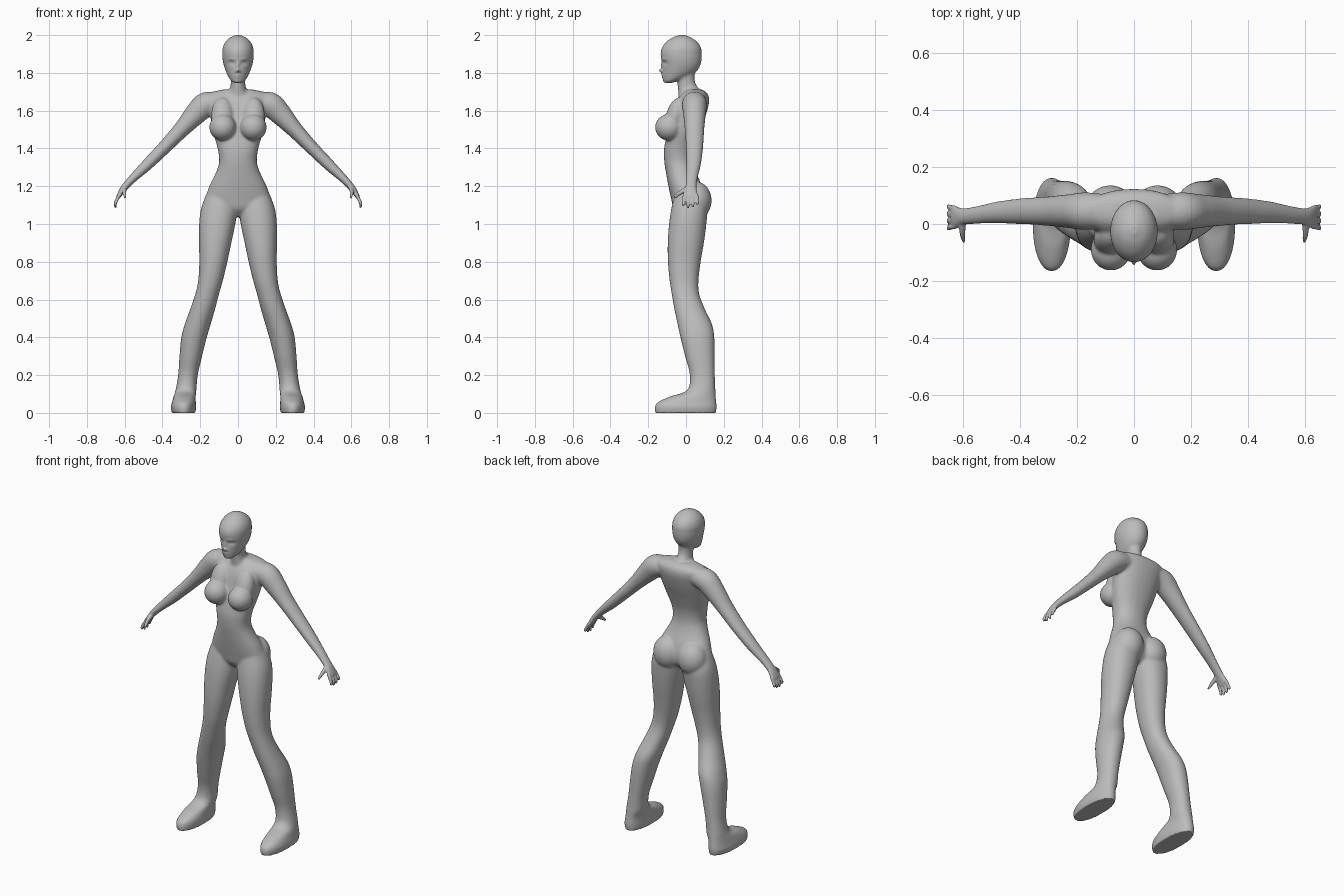
import bpy, bmesh, math
from mathutils import Vector, Matrix

cube = bpy.data.objects.get("Cube")
if cube:
    bpy.data.objects.remove(cube, do_unlink=True)

skin = bpy.data.materials.new("plain grey")
skin.use_nodes = True
skin.diffuse_color = (0.5, 0.5, 0.5, 1)
skin.node_tree.nodes["Principled BSDF"].inputs["Base Color"].default_value = (0.5, 0.5, 0.5, 1)

parts = []


def finish(name, bm):
    bmesh.ops.recalc_face_normals(bm, faces=bm.faces)
    mesh = bpy.data.meshes.new(name)
    bm.to_mesh(mesh)
    bm.free()
    mesh.materials.append(skin)
    obj = bpy.data.objects.new(name, mesh)
    bpy.context.collection.objects.link(obj)
    parts.append(obj)
    return obj


def resample(rows, steps):
    """Smooth curve through rows of numbers."""
    out = []
    rows = [Vector(r) for r in rows]
    for i in range(len(rows) - 1):
        b, c = rows[i], rows[i + 1]
        m0 = (c - rows[i - 1]) / 2 if i else c - b
        m1 = (rows[i + 2] - b) / 2 if i + 2 < len(rows) else c - b
        for k in range(steps):
            t = k / steps
            h = t * t * (3 - 2 * t)
            out.append(b * (1 - h) + c * h + m0 * t * (1 - t) ** 2 - m1 * t * t * (1 - t))
    return out + [rows[-1]]


def loft(name, rows, side=1, level=False, sides=32, steps=5, power=2.0):
    """Skin of oval rings; each row is centre x, y, z, half width, half depth."""
    rows = resample(rows, steps)
    bm = bmesh.new()
    rings = []
    for i, row in enumerate(rows):
        centre = Vector(row[:3])
        u, v = Vector((1, 0, 0)), Vector((0, 1, 0))
        if not level:
            before, after = rows[max(i - 1, 0)], rows[min(i + 1, len(rows) - 1)]
            along = (Vector(after[:3]) - Vector(before[:3])).normalized()
            u = v.cross(along).normalized()
            v = along.cross(u)
        ring = []
        for k in range(sides):
            a = math.tau * k / sides
            c, s = math.cos(a), math.sin(a)
            c = math.copysign(abs(c) ** (2 / power), c)
            s = math.copysign(abs(s) ** (2 / power), s)
            p = centre + u * c * row[3] + v * s * row[4]
            ring.append(bm.verts.new((p.x * side, p.y, p.z)))
        rings.append(ring)
    for low, high in zip(rings, rings[1:]):
        for k in range(sides):
            n = (k + 1) % sides
            bm.faces.new((low[k], low[n], high[n], high[k]))
    bm.faces.new(rings[0])
    bm.faces.new(rings[-1])
    return finish(name, bm)


def extents(rows):
    """Turn z, left, right, front, back into ring rows."""
    return [((a + b) / 2, (f + r) / 2, z, (b - a) / 2, (r - f) / 2) for z, a, b, f, r in rows]


def centred(rows):
    return extents([(z, -w, w, f, r) for z, w, f, r in rows])


def ball(name, centre, radii, tilt=0):
    bm = bmesh.new()
    place = Matrix.Translation(centre) @ Matrix.Rotation(tilt, 4, "X") @ Matrix.Diagonal((*radii, 1))
    bmesh.ops.create_uvsphere(bm, u_segments=32, v_segments=20, radius=1, matrix=place)
    finish(name, bm)


# Torso and neck
loft("torso", centred([
    (1.04, .03, -.03, .05), (1.08, .13, -.065, .09), (1.13, .17, -.078, .1),
    (1.2, .152, -.093, .085), (1.27, .118, -.106, .055), (1.33, .1, -.115, .04),
    (1.4, .108, -.116, .045), (1.48, .13, -.1, .07), (1.56, .145, -.08, .1),
    (1.63, .16, -.06, .12), (1.67, .17, -.04, .122), (1.695, .15, -.018, .11),
    (1.712, .08, 0, .085)]), level=True, power=2.2)
loft("neck", centred([
    (1.64, .07, -.04, .1), (1.69, .058, -.04, .092), (1.72, .042, -.043, .066),
    (1.76, .039, -.046, .046), (1.82, .045, -.05, .05)]), level=True)

# Head, with the face raised and sunk on its front
head = loft("head", centred([
    (1.747, .02, -.112, -.075), (1.76, .038, -.119, -.03), (1.785, .054, -.124, .025),
    (1.81, .065, -.125, .058), (1.84, .075, -.126, .075), (1.87, .081, -.13, .082),
    (1.9, .083, -.134, .083), (1.93, .081, -.128, .08), (1.96, .069, -.108, .063),
    (1.985, .045, -.075, .03), (2, .012, -.035, -.005)]), level=True, sides=96, steps=8)
bumps = [  # across, height, push, width, tallness
    (0, 1.812, .02, .009, .01), (0, 1.838, .009, .007, .018),
    (.034, 1.852, -.013, .016, .01), (.034, 1.851, .007, .011, .005),
    (.034, 1.873, .004, .02, .006), (.013, 1.808, .006, .006, .006),
    (0, 1.789, .007, .014, .004), (0, 1.776, .007, .012, .004),
    (0, 1.757, .004, .014, .008)]
for v in head.data.vertices:
    if v.co.y < -.03:
        v.co.y -= sum(push * math.exp(-((abs(v.co.x) - x) / w) ** 2 - ((v.co.z - z) / h) ** 2)
                      for x, z, push, w, h in bumps)

leg = extents([
    (0, .226, .35, -.163, .158), (.03, .222, .355, -.165, .162), (.055, .223, .35, -.152, .161),
    (.085, .224, .342, -.09, .158), (.12, .22, .331, .005, .156), (.2, .213, .317, .02, .153),
    (.3, .19, .31, -.005, .152), (.4, .165, .3, -.03, .15), (.47, .144, .282, -.045, .138),
    (.55, .121, .253, -.062, .1), (.63, .1, .226, -.076, .07), (.7, .08, .211, -.087, .066),
    (.8, .056, .205, -.096, .078), (.9, .035, .207, -.097, .095), (1, .014, .206, -.09, .108),
    (1.08, .005, .196, -.078, .112), (1.16, .012, .168, -.06, .09)])
arm = [
    (.1, .045, 1.645, .05, .06), (.17, .045, 1.632, .066, .066), (.225, .045, 1.582, .059, .06),
    (.3, .045, 1.5, .044, .052), (.39, .045, 1.405, .036, .046), (.48, .04, 1.315, .031, .039),
    (.56, .03, 1.238, .022, .03), (.6, .026, 1.195, .018, .029), (.618, .024, 1.17, .015, .036),
    (.634, .023, 1.143, .011, .038), (.638, .023, 1.135, .006, .03)]

for label, s in (("left", 1), ("right", -1)):
    loft(label + "_leg", leg, s, level=True, power=2.15)
    loft(label + "_arm", arm, s)
    ball(label + "_breast", (s * .081, -.09, 1.512), (.071, .074, .071))
    ball(label + "_upper_breast", (s * .082, -.055, 1.575), (.06, .05, .1), -.3)
    ball(label + "_buttock", (s * .083, .052, 1.125), (.088, .084, .1))
    # Four curled fingers, fanned a little, and a thumb
    for i, reach in enumerate((.01, .0, .003, .016)):
        y = -.008 + i * .021
        spread = (i - 1.5) * .004
        loft(f"{label}_finger", [
            (.625, y, 1.158, .009, .01), (.643, y + spread / 2, 1.125, .009, .0095),
            (.65, y + spread, 1.103 + reach / 2, .008, .0085),
            (.648, y + spread, 1.085 + reach, .0055, .006)], s, sides=12)
    loft(label + "_thumb", [
        (.6, .012, 1.19, .012, .014), (.602, -.02, 1.172, .011, .013),
        (.6, -.045, 1.155, .009, .01), (.596, -.062, 1.137, .006, .006)], s, sides=12)

# Fuse the parts into one skin
bpy.ops.object.select_all(action="DESELECT")
for obj in parts:
    obj.select_set(True)
body = parts[0]
bpy.context.view_layer.objects.active = body
bpy.ops.object.join()
body.name = "body"
fuse = body.modifiers.new("fuse", "REMESH")
fuse.mode = "VOXEL"
fuse.voxel_size = .005
bpy.ops.object.modifier_apply(modifier=fuse.name)

# Blend the joins, sparing the face, hands and soles
blend = body.vertex_groups.new(name="blend")
for v in body.data.vertices:
    x, y, z = v.co
    top = 1.84 if y > -.04 else 1.73
    weight = min((top - z) / .05, (.57 - abs(x)) / .05, (z - .02) / .04, 1)
    if weight > 0:
        blend.add([v.index], weight, "REPLACE")
for name, group, count in (("blend joins", "blend", 28), ("polish", "", 2)):
    smooth = body.modifiers.new(name, "SMOOTH")
    smooth.factor = .5
    smooth.iterations = count
    smooth.vertex_group = group
    bpy.ops.object.modifier_apply(modifier=smooth.name)

body.data.materials.clear()
body.data.materials.append(skin)
bpy.ops.object.shade_smooth()
